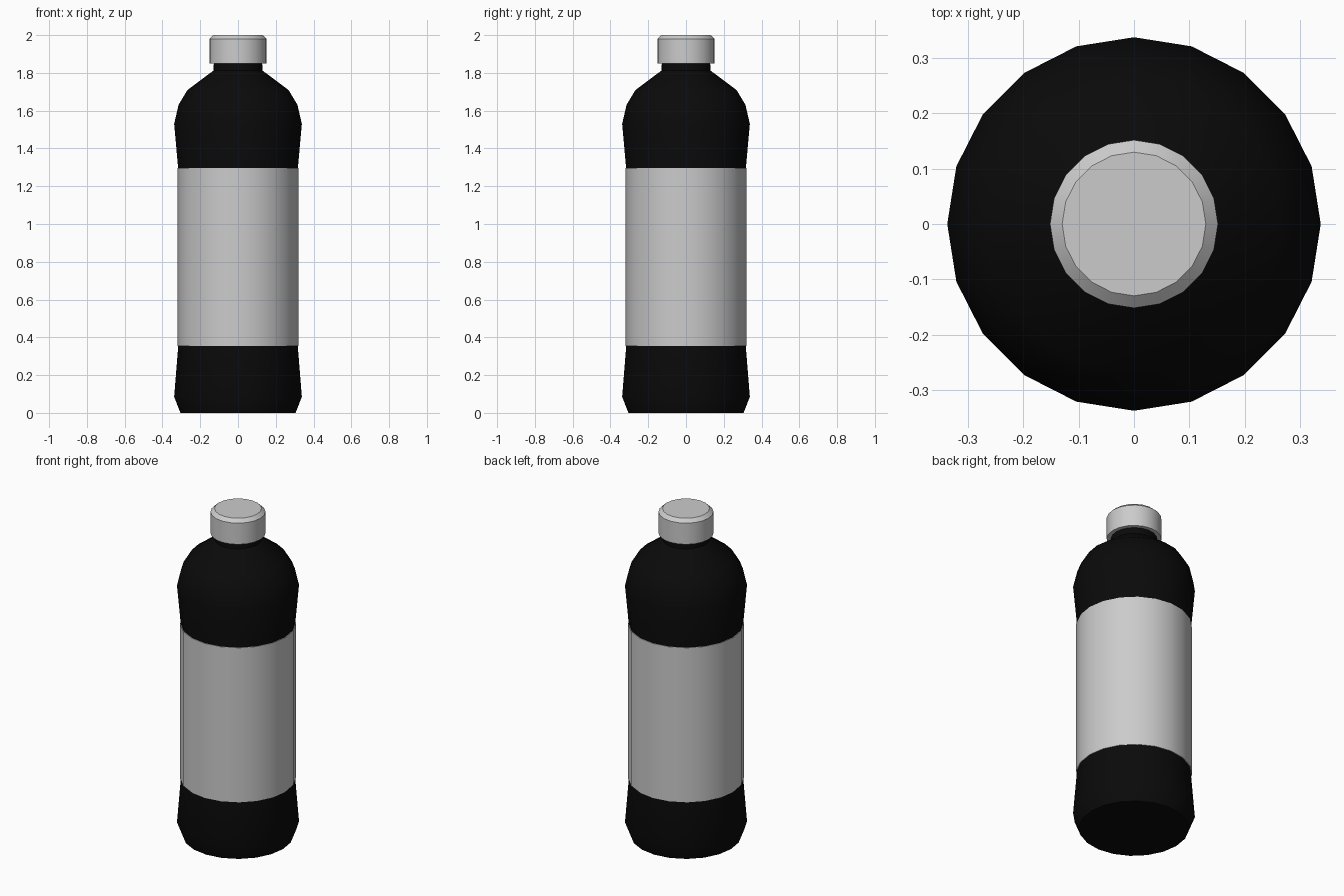
import bpy, bmesh, math

if "Cube" in bpy.data.objects:
    bpy.data.objects.remove(bpy.data.objects["Cube"])

SIDES = 20


def lathe(name, profile, angle, material=None, closed=False):
    """Revolve (radius, z) points around z; open profiles get end caps."""
    bm = bmesh.new()
    rings = []
    for r, z in profile:
        rings.append([bm.verts.new((r * math.cos(2 * math.pi * i / SIDES),
                                    r * math.sin(2 * math.pi * i / SIDES), z))
                      for i in range(SIDES)])
    pairs = list(zip(rings, rings[1:]))
    if closed:
        pairs.append((rings[-1], rings[0]))
    else:
        bm.faces.new(rings[0][::-1])
        bm.faces.new(rings[-1])
    for a, b in pairs:
        for i in range(SIDES):
            j = (i + 1) % SIDES
            bm.faces.new((a[i], a[j], b[j], b[i]))
    bmesh.ops.recalc_face_normals(bm, faces=bm.faces)
    mesh = bpy.data.meshes.new(name)
    bm.to_mesh(mesh)
    bm.free()
    obj = bpy.data.objects.new(name, mesh)
    bpy.context.collection.objects.link(obj)
    if material:
        mesh.materials.append(material)
    bpy.ops.object.select_all(action='DESELECT')
    obj.select_set(True)
    bpy.context.view_layer.objects.active = obj
    bpy.ops.object.shade_smooth_by_angle(angle=math.radians(angle))
    return obj


black = bpy.data.materials.new("dark_plastic")
black.diffuse_color = (0.003, 0.003, 0.003, 1)
black.use_nodes = True
black.node_tree.nodes["Principled BSDF"].inputs["Base Color"].default_value = black.diffuse_color

# Bottle with foot, waist, shoulder and neck
lathe("bottle_body", [(0.305, 0), (0.338, 0.085), (0.316, 0.36), (0.316, 1.285),
                      (0.338, 1.53), (0.315, 1.63), (0.267, 1.71), (0.13, 1.812),
                      (0.127, 1.87)], 40, black)

# Label sleeve wrapped round the waist
lathe("label", [(0.314, 0.353), (0.321, 0.353), (0.321, 1.297), (0.314, 1.297)],
      30, closed=True)

# Screw cap with bevelled top edge
lathe("cap", [(0.152, 1.85), (0.152, 1.98), (0.13, 2.0)], 30)
